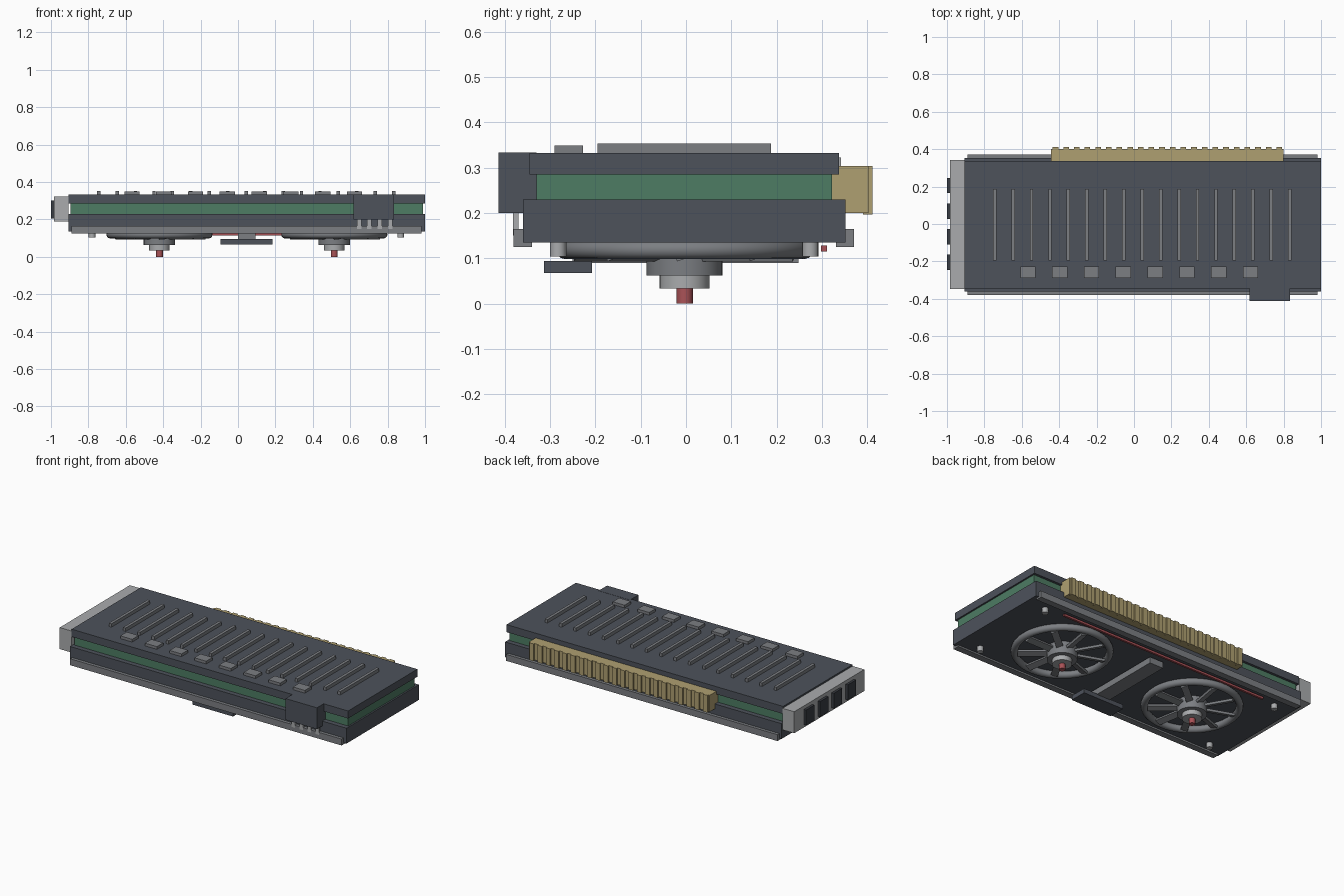
import bpy, math

cube = bpy.data.objects.get("Cube")
if cube:
    bpy.data.objects.remove(cube, do_unlink=True)


def material(name, rgb):
    m = bpy.data.materials.new(name)
    m.use_nodes = True
    m.diffuse_color = (*rgb, 1)
    m.node_tree.nodes["Principled BSDF"].inputs["Base Color"].default_value = (*rgb, 1)
    return m


DARK = material("charcoal", (0.075, 0.085, 0.105))
PORT = material("port_black", (0.04, 0.045, 0.055))
GREY = material("mid_grey", (0.20, 0.21, 0.225))
STEEL = material("light_steel", (0.40, 0.41, 0.42))
GOLD = material("brass_gold", (0.43, 0.35, 0.165))
GREEN = material("board_green", (0.075, 0.20, 0.125))
RED = material("accent_red", (0.40, 0.085, 0.095))


def finish(name, mat):
    o = bpy.context.object
    o.name = name
    o.data.materials.append(mat)
    return o


def box(name, mat, x, y, z):
    """Box from (min, max) ranges on each axis."""
    r = (x, y, z)
    bpy.ops.mesh.primitive_cube_add(size=1, location=[(a + b) / 2 for a, b in r])
    o = finish(name, mat)
    o.scale = [b - a for a, b in r]
    bpy.ops.object.transform_apply(location=False, rotation=False, scale=True)
    return o


def disc(name, mat, x, y, radius, z, sides=32):
    bpy.ops.mesh.primitive_cylinder_add(vertices=sides, radius=radius, depth=z[1] - z[0],
                                        location=(x, y, (z[0] + z[1]) / 2))
    o = finish(name, mat)
    bpy.ops.object.shade_smooth_by_angle(angle=math.radians(40))
    return o


# Main layers
box("shroud", DARK, (-0.905, 1.0), (-0.36, 0.352), (0.135, 0.23))
box("circuit_board", GREEN, (-0.895, 0.99), (-0.33, 0.322), (0.23, 0.285))
box("backplate", DARK, (-0.905, 1.0), (-0.345, 0.337), (0.285, 0.332))

# Rails along the lower edges
for side, y in (("front", -0.36), ("back", 0.351)):
    box(side + "_rail", GREY, (-0.89, 0.98), (y - 0.02, y + 0.02), (0.125, 0.165))

# Ribs and chips on the backplate
for i in range(17):
    x = -0.745 + i * 0.0986
    box(f"rib_{i}", GREY, (x - 0.009, x + 0.009), (-0.195, 0.187), (0.33, 0.353))
for i in range(8):
    x = -0.567 + i * 0.17
    box(f"chip_{i}", GREY, (x - 0.041, x + 0.041), (-0.29, -0.227), (0.33, 0.349))

# End bracket with four ports
box("bracket", STEEL, (-0.985, -0.905), (-0.348, 0.342), (0.188, 0.322))
for i in range(4):
    y = -0.205 + i * 0.137
    box(f"port_{i}", PORT, (-1.0, -0.97), (y - 0.041, y + 0.041), (0.205, 0.3))

# Edge connector with contact teeth
box("edge_connector", GOLD, (-0.445, 0.80), (0.322, 0.402), (0.2, 0.303))
for i in range(22):
    x = -0.42 + i * 0.057
    box(f"contact_{i}", GOLD, (x - 0.015, x + 0.015), (0.39, 0.411), (0.196, 0.303))

# Power socket and pins
box("power_socket", DARK, (0.617, 0.833), (-0.413, -0.33), (0.2, 0.333))
for i in range(4):
    x = 0.648 + i * 0.055
    box(f"power_pin_{i}", STEEL, (x - 0.012, x + 0.012), (-0.382, -0.369), (0.15, 0.205))

# Two fans under the shroud
FY = -0.003
for side, cx in (("right", -0.42), ("left", 0.515)):
    bpy.ops.mesh.primitive_torus_add(major_radius=0.263, minor_radius=0.021, major_segments=48,
                                     minor_segments=12, location=(cx, FY, 0.119))
    finish(side + "_fan_ring", GREY)
    bpy.ops.object.shade_smooth()
    disc(side + "_fan_hub", GREY, cx, FY, 0.084, (0.062, 0.135))
    disc(side + "_fan_cap", STEEL, cx, FY, 0.055, (0.033, 0.063))
    disc(side + "_fan_shaft", RED, cx, FY, 0.018, (0.0, 0.034), 16)
    for i in range(9):
        a = math.tau * i / 9
        blade = box(f"{side}_fan_blade_{i}", GREY, (-0.085, 0.085), (-0.02, 0.02), (-0.007, 0.007))
        blade.location = (cx + 0.16 * math.cos(a), FY + 0.16 * math.sin(a), 0.106)
        blade.rotation_euler = (math.radians(18), 0, a)

# Screws at the corners
for x in (-0.78, 0.87):
    for y in (-0.282, 0.274):
        disc("shroud_screw", STEEL, x, y, 0.018, (0.104, 0.136), 16)

# Centre brace, front tab and accent strip
box("centre_brace", GREY, (0.0, 0.093), (-0.25, 0.248), (0.09, 0.128))
box("front_tab", DARK, (-0.094, 0.185), (-0.313, -0.207), (0.067, 0.094))
box("accent_strip", RED, (-0.67, 0.76), (0.298, 0.311), (0.115, 0.128))
